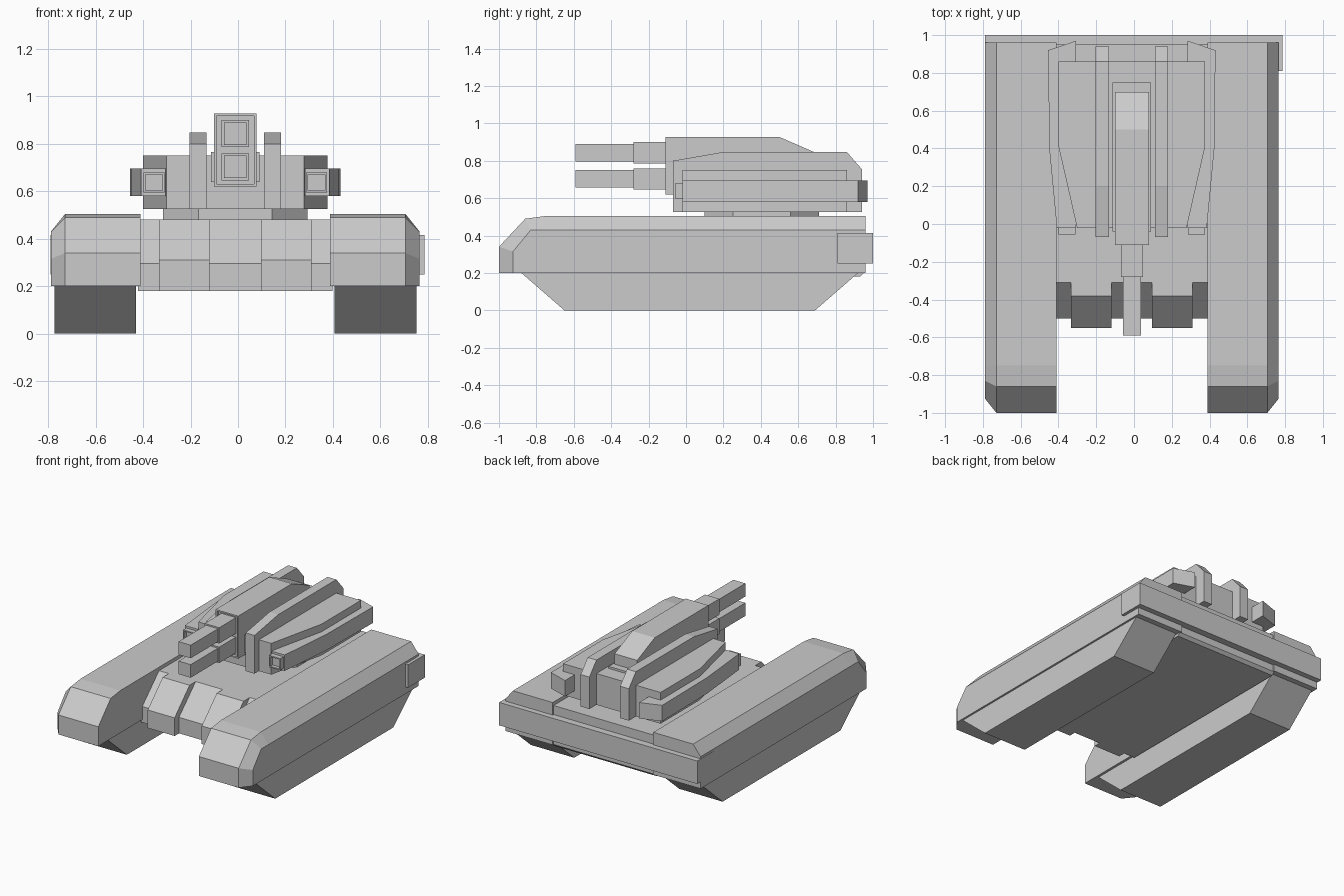
import bpy, bmesh

if "Cube" in bpy.data.objects:
    bpy.data.objects.remove(bpy.data.objects["Cube"])

CX = -0.0115  # the body's own centre line


def loft(name, sections):
    """Join matching rings of 3D points and cap both ends."""
    bm = bmesh.new()
    rings = [[bm.verts.new(p) for p in ring] for ring in sections]
    n = len(rings[0])
    for a, b in zip(rings, rings[1:]):
        for i in range(n):
            j = (i + 1) % n
            bm.faces.new((a[i], a[j], b[j], b[i]))
    bm.faces.new(rings[0])
    bm.faces.new(rings[-1])
    bmesh.ops.recalc_face_normals(bm, faces=bm.faces)
    me = bpy.data.meshes.new(name)
    bm.to_mesh(me)
    bm.free()
    ob = bpy.data.objects.new(name, me)
    bpy.context.collection.objects.link(ob)
    return ob


def side_prism(name, profile, x0, x1):
    """Side profile of (y, z) points swept from x0 to x1."""
    return loft(name, [[(x, y, z) for y, z in profile] for x in (x0, x1)])


def plan_prism(name, outline, z0, z1):
    """Plan outline of (x, y) points swept from z0 to z1."""
    return loft(name, [[(x, y, z) for x, y in outline] for z in (z0, z1)])


def box(name, x, y, z):
    return plan_prism(name, [(x[0], y[0]), (x[1], y[0]), (x[1], y[1]), (x[0], y[1])], *z)


def recess_front(ob, rim, depth):
    """Sink a framed pocket into the face looking towards -y."""
    bm = bmesh.new()
    bm.from_mesh(ob.data)
    bm.normal_update()
    face = min(bm.faces, key=lambda f: f.normal.y)
    bmesh.ops.inset_individual(bm, faces=[face], thickness=rim)
    r = bmesh.ops.extrude_discrete_faces(bm, faces=[face])
    bmesh.ops.translate(bm, verts=r["faces"][0].verts, vec=(0, depth, 0))
    bm.to_mesh(ob.data)
    bm.free()


# Hull between the tracks, with two raised nose panels
side_prism("hull", [(-0.31, 0.48), (-0.50, 0.295), (-0.50, 0.18), (0.93, 0.18), (0.95, 0.20), (0.95, 0.48)],
           CX - 0.41, CX + 0.41)

for s, side in ((-1, "left"), (1, "right")):
    def X(v):
        return CX + s * v

    side_prism(f"nose_panel_{side}", [(-0.30, 0.48), (-0.38, 0.48), (-0.55, 0.31), (-0.55, 0.18), (-0.30, 0.18)],
               X(0.108), X(0.322))

    # Track guards with bevelled outer edge
    full = [(-1, 0.2), (-1, 0.34), (-0.86, 0.49), (-0.75, 0.505), (0.96, 0.505), (0.96, 0.2)]
    outer = [(-0.925, 0.2), (-0.925, 0.315), (-0.83, 0.43), (-0.75, 0.43), (0.96, 0.43), (0.96, 0.2)]
    loft(f"track_guard_{side}", [[(X(v), y, z) for y, z in prof]
                                 for v, prof in ((0.40, full), (0.717, full), (0.777, outer))])
    side_prism(f"track_{side}", [(-0.89, 0.21), (-0.88, 0.2), (-0.65, 0), (0.69, 0), (0.92, 0.2), (0.92, 0.21)],
               X(0.418), X(0.763))

    # Side pods with a hollow front port
    plan_prism(f"pod_{side}", [(X(v), y) for v, y in (
        (0.295, -0.02), (0.397, -0.02), (0.437, 0.40), (0.443, 0.92), (0.295, 0.97))], 0.58, 0.695)
    port = box(f"pod_port_{side}", sorted((X(0.298), X(0.387))), (-0.055, -0.01), (0.595, 0.68))
    recess_front(port, 0.012, 0.025)

    # Raised rails on the turret
    side_prism(f"turret_rail_{side}", [(-0.07, 0.525), (-0.07, 0.80), (0.20, 0.847), (0.86, 0.847),
                                       (0.94, 0.755), (0.94, 0.525)], X(0.122), X(0.192))

# Rear bumper with wrap-around ends
box("rear_bumper", (-0.79, 0.787), (0.94, 1.0), (0.25, 0.415))
box("bumper_end_left", (-0.79, -0.74), (0.81, 0.999), (0.25, 0.415))
box("bumper_end_right", (0.72, 0.787), (0.81, 0.999), (0.25, 0.415))

# Turret ring: square with cut corners
ring = [(a, b) for a, b in ((-0.155, -0.305), (0.155, -0.305), (0.305, -0.155), (0.305, 0.155),
                            (0.155, 0.305), (-0.155, 0.305), (-0.305, 0.155), (-0.305, -0.155))]
plan_prism("turret_ring", [(CX + a, 0.405 + b) for a, b in ring], 0.475, 0.53)

# Turret body, tapering towards the front
half = [(0.29, -0.02), (0.388, 0.41), (0.388, 0.86)]
plan_prism("turret_body", [(CX + x, y) for x, y in half] + [(CX - x, y) for x, y in reversed(half)], 0.525, 0.75)

# Gun housing and its cradle
box("gun_cradle", (CX - 0.102, CX + 0.102), (-0.04, 0.75), (0.64, 0.765))
housing = side_prism("gun_housing", [(-0.11, 0.62), (-0.11, 0.927), (0.50, 0.927), (0.70, 0.84), (0.70, 0.62)],
                     CX - 0.09, CX + 0.09)
recess_front(housing, 0.015, 0.02)

# Twin stacked barrels with thicker sleeves
for zc, level in ((0.703, "lower"), (0.843, "upper")):
    box(f"barrel_sleeve_{level}", (CX - 0.058, CX + 0.058), (-0.28, -0.05), (zc - 0.057, zc + 0.057))
    box(f"barrel_{level}", (CX - 0.048, CX + 0.048), (-0.59, -0.27), (zc - 0.047, zc + 0.047))
